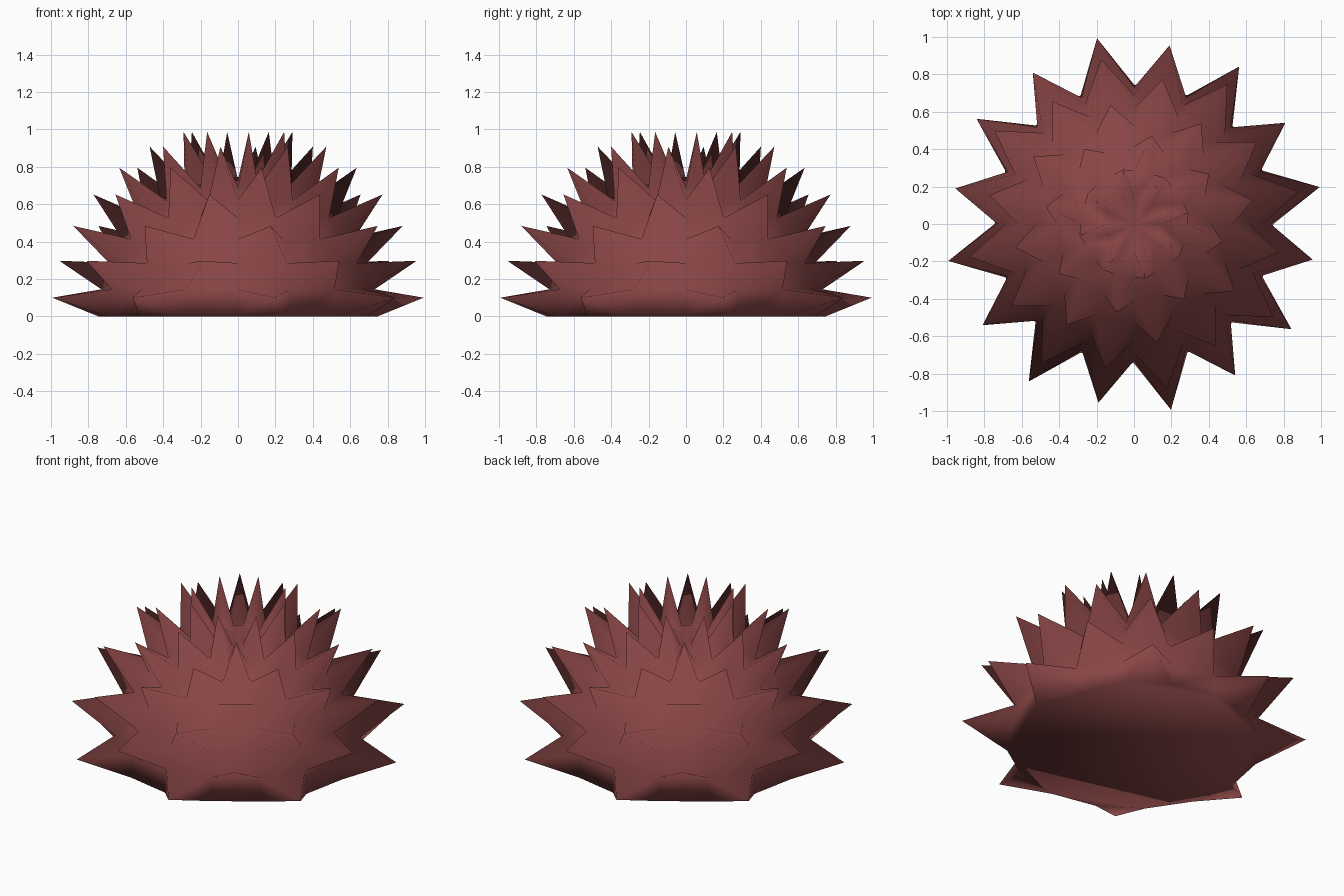
import bpy, bmesh, math

if "Cube" in bpy.data.objects:
    bpy.data.objects.remove(bpy.data.objects["Cube"])

SEGMENTS, BANDS = 16, 8          # sectors around, latitude bands up to the pole
RADIUS, SPIKE = 0.745, 0.29

# Base dome: latitude rings of a sphere, pole on top, flat cap below
bm = bmesh.new()
rings = []
for b in range(BANDS):
    lat = math.pi / 2 * b / BANDS
    rings.append([bm.verts.new((RADIUS * math.cos(lat) * math.cos(2 * math.pi * s / SEGMENTS),
                                RADIUS * math.cos(lat) * math.sin(2 * math.pi * s / SEGMENTS),
                                RADIUS * math.sin(lat))) for s in range(SEGMENTS)])
pole = bm.verts.new((0, 0, RADIUS))

# Quads in a checkerboard: every other one becomes a spike
spiked = []
for b in range(BANDS - 1):
    for s in range(SEGMENTS):
        t = (s + 1) % SEGMENTS
        f = bm.faces.new((rings[b][s], rings[b][t], rings[b + 1][t], rings[b + 1][s]))
        if (b + s) % 2 == 0:
            spiked.append(f)
for s in range(SEGMENTS):
    bm.faces.new((rings[-1][s], rings[-1][(s + 1) % SEGMENTS], pole))
bm.faces.new(list(reversed(rings[0])))
bm.normal_update()

# Spikes: pull the centre of each chosen face outwards
bmesh.ops.poke(bm, faces=spiked, offset=SPIKE, center_mode='MEAN')
bm.normal_update()
for f in bm.faces:
    f.smooth = True

mesh = bpy.data.meshes.new("spiky_dome")
bm.to_mesh(mesh)
bm.free()
dome = bpy.data.objects.new("spiky_dome", mesh)
bpy.context.collection.objects.link(dome)

# Dull red shell
mat = bpy.data.materials.new("dull_red")
mat.diffuse_color = (0.25, 0.06, 0.06, 1)
mat.use_nodes = True
mat.node_tree.nodes["Principled BSDF"].inputs["Base Color"].default_value = mat.diffuse_color
mesh.materials.append(mat)
